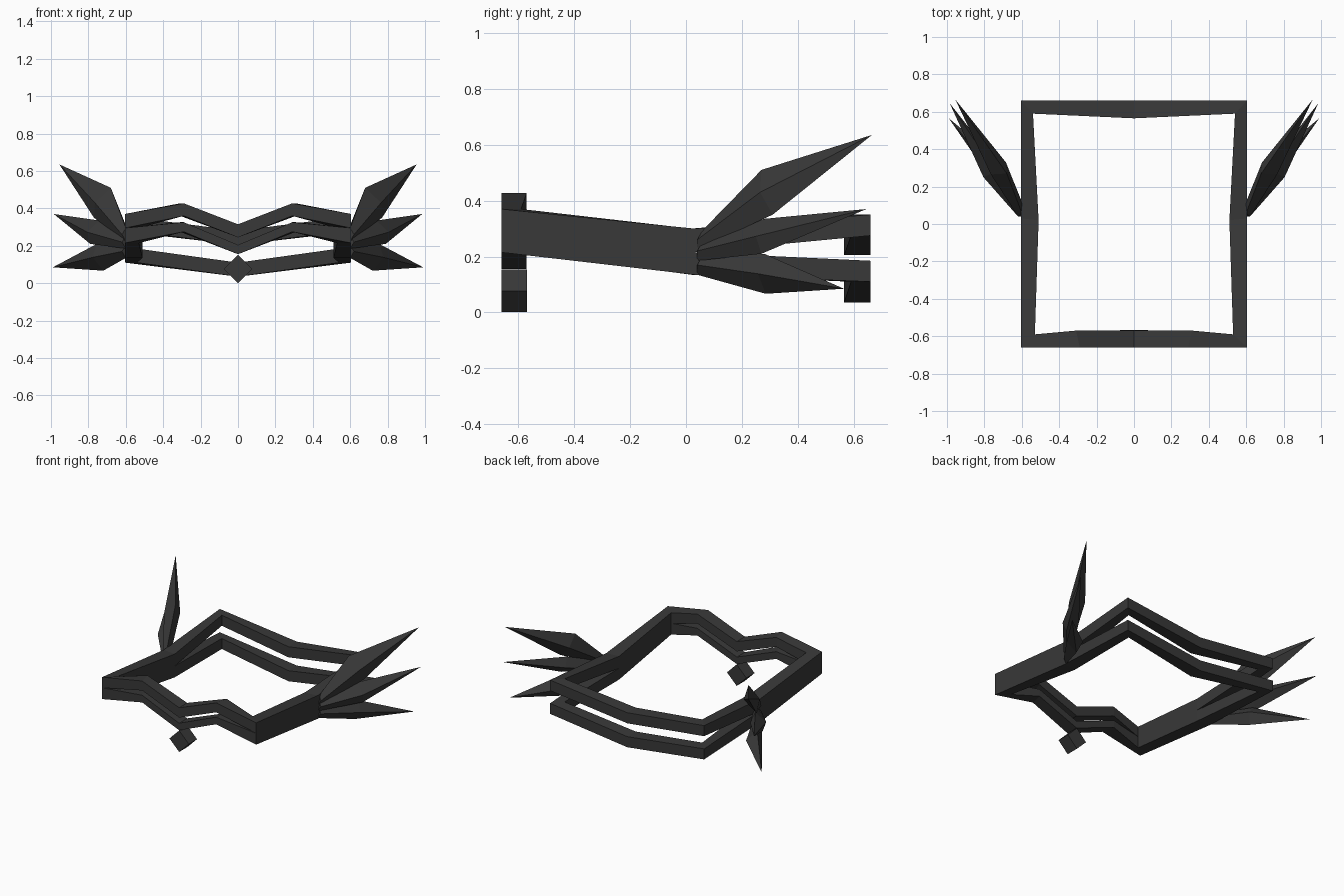
import bpy, bmesh, math

cube = bpy.data.objects.get("Cube")
if cube:
    bpy.data.objects.remove(cube)

metal = bpy.data.materials.new("dark_grey")
metal.use_nodes = True
grey = (0.04, 0.04, 0.04, 1)
metal.diffuse_color = grey
metal.node_tree.nodes["Principled BSDF"].inputs["Base Color"].default_value = grey


def loft(name, rings, start=None, tip=None):
    """Skin four-point rings, optionally close them, and mirror across x."""
    bm = bmesh.new()
    loops = [[bm.verts.new(p) for p in ring] for ring in rings]
    for a, b in zip(loops, loops[1:]):
        for i in range(4):
            j = (i + 1) % 4
            bm.faces.new((a[i], a[j], b[j], b[i]))
    if start:
        bm.faces.new(loops[0])
    if tip:
        end = bm.verts.new(tip)
        for i in range(4):
            bm.faces.new((loops[-1][i], loops[-1][(i + 1) % 4], end))
    bmesh.ops.recalc_face_normals(bm, faces=bm.faces)
    mesh = bpy.data.meshes.new(name)
    bm.to_mesh(mesh)
    bm.free()
    mesh.materials.append(metal)
    obj = bpy.data.objects.new(name, mesh)
    bpy.context.collection.objects.link(obj)
    mirror = obj.modifiers.new("mirror", "MIRROR")
    mirror.use_axis[0] = True
    mirror.merge_threshold = 0.001
    return obj


def strap(name, outline, heights):
    """Rectangular strap: outer and inner plan points with bottom and top heights."""
    rings = []
    for (ox, oy, ix, iy), (low, high) in zip(outline, heights):
        rings.append([(ox, oy, low), (ox, oy, high), (ix, iy, high), (ix, iy, low)])
    return loft(name, rings)


# Plan sections shared by the straps
front_corner = (0.605, -0.66, 0.53, -0.59)
split = (0.605, 0.03, 0.51, 0.02)
back_corner = (0.605, 0.66, 0.54, 0.59)
front = [front_corner, (0.29, -0.66, 0.31, -0.57), (0, -0.66, 0, -0.57)]
back = [split, back_corner, (0, 0.66, 0, 0.565)]

# Belt straps
strap("side_strap", [front_corner, split], [(0.215, 0.37), (0.135, 0.30)])
strap("front_upper_strap", front, [(0.295, 0.37), (0.36, 0.427), (0.245, 0.315)])
strap("front_lower_strap", front, [(0.215, 0.295), (0.275, 0.326), (0.155, 0.205)])
strap("back_upper_strap", back, [(0.215, 0.30), (0.275, 0.35), (0.205, 0.28)])
strap("back_lower_strap", back, [(0.135, 0.215), (0.11, 0.185), (0.035, 0.11)])


# Blades: root height, top ridge, bottom ridge and tip
def blade(name, root, top, bottom, tip):
    x, y, z = [(a + b) / 2 for a, b in zip(top, bottom)]
    base = [(0.60, 0.06, root + 0.035), (0.62, 0.04, root),
            (0.60, 0.04, root - 0.035), (0.58, 0.07, root)]
    middle = [top, (x + 0.04, y - 0.025, z), bottom, (x - 0.04, y + 0.04, z)]
    loft(name, [base, middle], start=True, tip=tip)


blade("upper_blade", 0.26, (0.68, 0.27, 0.51), (0.77, 0.31, 0.35), (0.955, 0.665, 0.635))
blade("middle_blade", 0.22, (0.74, 0.28, 0.335), (0.79, 0.27, 0.21), (0.985, 0.645, 0.37))
blade("lower_blade", 0.17, (0.755, 0.28, 0.21), (0.72, 0.285, 0.067), (0.99, 0.565, 0.085))

# Diamond buckle
bpy.ops.mesh.primitive_cylinder_add(vertices=4, radius=0.076, depth=0.092,
                                    location=(0, -0.614, 0.077),
                                    rotation=(math.pi / 2, 0, 0))
buckle = bpy.context.object
buckle.name = "buckle"
buckle.data.materials.append(metal)
